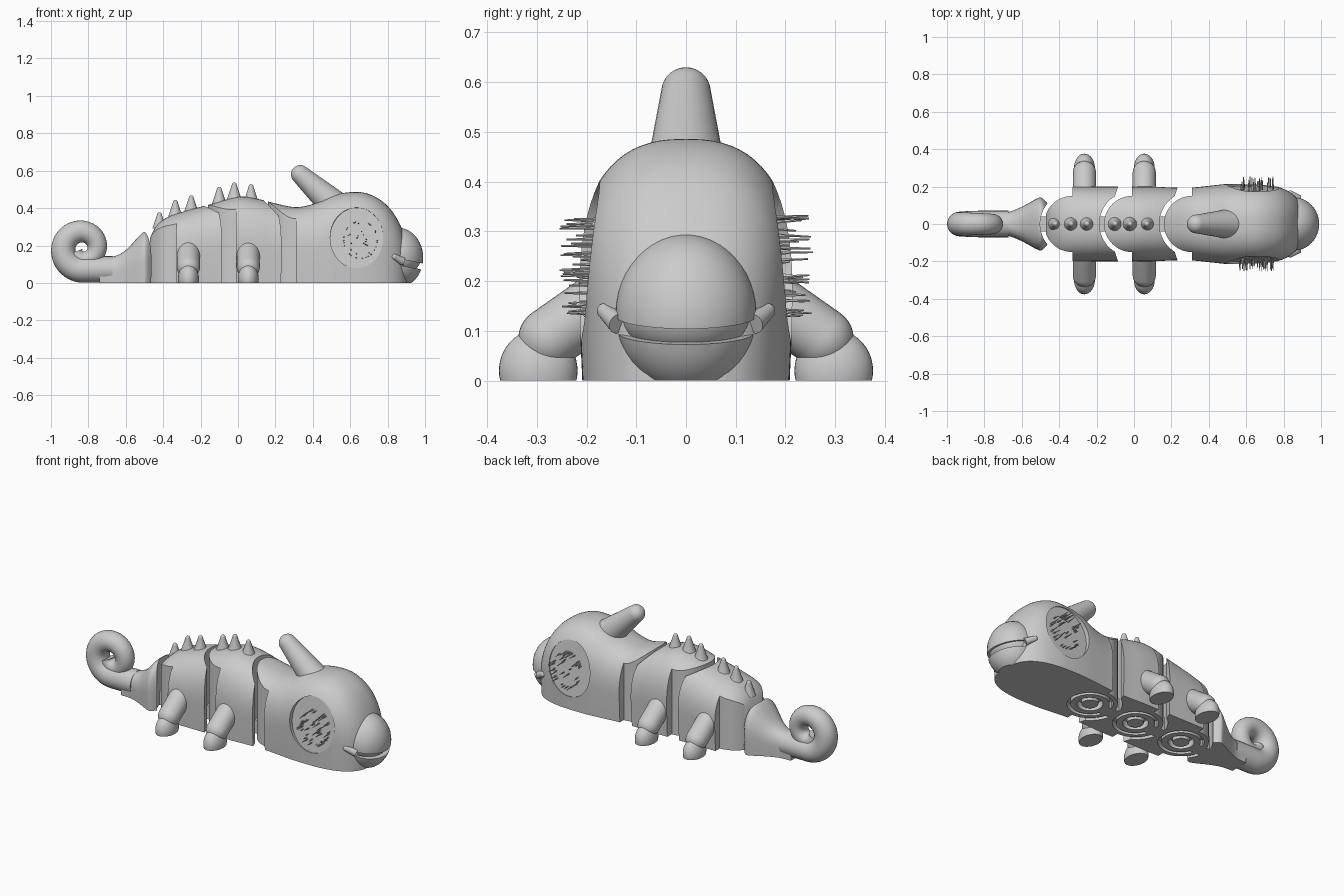
import bpy, bmesh, math, random
from math import sin, cos, pi
from mathutils import Vector, Matrix

if "Cube" in bpy.data.objects:
    bpy.data.objects.remove(bpy.data.objects["Cube"])
random.seed(4)
grey = bpy.data.materials.new("light_grey")
grey.use_nodes = True
grey.diffuse_color = (0.6, 0.6, 0.6, 1)
grey.node_tree.nodes["Principled BSDF"].inputs["Base Color"].default_value = (0.6, 0.6, 0.6, 1)


def finish(name, bm):
    bmesh.ops.recalc_face_normals(bm, faces=bm.faces)
    mesh = bpy.data.meshes.new(name)
    bm.to_mesh(mesh)
    bm.free()
    mesh.materials.append(grey)
    ob = bpy.data.objects.new(name, mesh)
    bpy.context.collection.objects.link(ob)
    return ob


def skin(name, rings):
    """Closed surface through a row of equal point rings."""
    bm = bmesh.new()
    loops = [[bm.verts.new(p) for p in ring] for ring in rings]
    for a, b in zip(loops, loops[1:]):
        for i in range(len(a)):
            bm.faces.new((a[i - 1], a[i], b[i], b[i - 1]))
    bm.faces.new(loops[0])
    bm.faces.new(loops[-1])
    return finish(name, bm)


def prism(name, outline, z0, z1):
    return skin(name, [[(x, y, z) for x, y in outline] for z in (z0, z1)])


def box(name, x0, x1, y, z0, z1):
    return prism(name, [(x0, -y), (x1, -y), (x1, y), (x0, y)], z0, z1)


def arc(cx, r, a0, a1, n=32):
    angles = [math.radians(a0 + (a1 - a0) * i / n) for i in range(n + 1)]
    return [(cx + r * cos(a), r * sin(a)) for a in angles]


def disc(name, cx, r, z0, z1):
    return prism(name, arc(cx, r, 0, 354, 59), z0, z1)


def ball(name, loc, scale):
    bm = bmesh.new()
    bmesh.ops.create_uvsphere(bm, u_segments=40, v_segments=24, radius=1,
                              matrix=Matrix.LocRotScale(Vector(loc), None, Vector(scale)))
    return finish(name, bm)


def rod(name, p, q, r0, r1, rounded=True):
    """Tapered rod, with a rounded far end."""
    p, q = Vector(p), Vector(q)
    length = (q - p).length
    prof = [(0, r0), (length, r1)]
    if rounded:
        prof += [(length + r1 * sin(a * pi / 18), r1 * cos(a * pi / 18)) for a in range(1, 9)]
    rot = (q - p).to_track_quat('Z', 'Y')
    n = 32 if r0 > 0.02 else 6
    return skin(name, [[p + rot @ Vector((r * cos(k * 2 * pi / n), r * sin(k * 2 * pi / n), h))
                        for k in range(n)] for h, r in prof])


def boolean(ob, tool, op):
    mod = ob.modifiers.new(op, 'BOOLEAN')
    mod.operation, mod.object, mod.solver = op, tool, 'EXACT'
    bpy.context.view_layer.objects.active = ob
    bpy.ops.object.modifier_apply(modifier=mod.name)
    bpy.data.objects.remove(tool)


def smooth_row(st, sub=5):
    """Catmull-Rom through stations."""
    out = []
    for i in range(len(st) - 1):
        a, b, c, d = (Vector(st[max(0, min(len(st) - 1, i + k))]) for k in (-1, 0, 1, 2))
        for s in range(sub):
            t = s / sub
            out.append(0.5 * (2 * b + (c - a) * t + (2 * a - 5 * b + 4 * c - d) * t * t
                              + (3 * b - a - 3 * c + d) * t ** 3))
    return out + [Vector(st[-1])]


def loft(name, stations, n=36, power=2.5):
    """Flat-bottomed arched sections given as (x, half width, height)."""
    rings = []
    for x, w, h in smooth_row(stations):
        ring = [(x, 0.96 * w, 0)]
        for i in range(n + 1):
            c, s = cos(pi * i / n), sin(pi * i / n)
            y = math.copysign(abs(c) ** (2 / power), c) * w
            ring.append((x, y, h * (0.4 + 0.6 * max(s, 0) ** (2 / power))))
        rings.append(ring + [(x, -0.96 * w, 0)])
    return skin(name, rings)


BODY = [(-0.47, 0.17, 0.24), (-0.44, 0.18, 0.30), (-0.38, 0.195, 0.35), (-0.28, 0.2, 0.385),
        (-0.15, 0.2, 0.42), (0, 0.2, 0.46), (0.1, 0.2, 0.45), (0.2, 0.195, 0.425),
        (0.31, 0.195, 0.405), (0.41, 0.205, 0.425), (0.51, 0.215, 0.47), (0.62, 0.217, 0.486),
        (0.7, 0.212, 0.475), (0.78, 0.195, 0.43), (0.84, 0.165, 0.36), (0.88, 0.125, 0.28),
        (0.9, 0.08, 0.2)]
JOINTS = [-0.33, -0.01, 0.31]

# Body segments: round rear pivot, hollow front around the next pivot
for name, c in zip(("rear_body", "middle_body", "head"), JOINTS):
    plan = arc(c, 0.15, 270, 90)
    if name == "head":
        plan += [(c, 0.3), (1, 0.3), (1, -0.3), (c, -0.3)]
    else:
        f = c + 0.32
        plan += [(c, 0.3), (f - 0.075, 0.3), (f - 0.075, 0.2)]
        plan += arc(f, 0.175, 122, 238) + [(f - 0.075, -0.2), (f - 0.075, -0.3), (c, -0.3)]
    part = loft(name, BODY)
    boolean(part, prism("plan_cutter", plan, -0.1, 0.7), 'INTERSECT')
    # Pivot rings underneath and the link to the segment behind
    boolean(part, disc("pivot_cutter", c, 0.125, -0.05, 0.04), 'DIFFERENCE')
    ring = disc("pivot_ring", c, 0.105, 0, 0.05)
    boolean(ring, disc("ring_cutter", c, 0.07, -0.05, 0.06), 'DIFFERENCE')
    disc("pivot_pin", c, 0.045, 0, 0.05)
    box("joint_link", c - 0.2, c - 0.09, 0.04, 0, 0.08)

# Eye hollows with bristles
head = bpy.data.objects["head"]
for side in (1, -1):
    axis = Vector((0, side, 0.12)).normalized()
    floor = Vector((0.635, side * 0.187, 0.24))
    up = Vector((0, -side * 0.12, 1)).normalized()
    rim = [Vector((0.142 * cos(a * pi / 32), 0, 0)) + up * 0.163 * sin(a * pi / 32) for a in range(64)]
    boolean(head, skin("eye_cutter", [[floor + p + axis * d for p in rim] for d in (0, 0.2)]), 'DIFFERENCE')
    for k in range(44):
        a = random.uniform(0, 2 * pi)
        r = random.choice((1, 1, random.uniform(0.2, 1)))
        p = floor + Vector((0.02 + 0.09 * r * cos(a), 0, 0)) + up * (0.1 * r * sin(a) - 0.01)
        q = Vector((p.x, side * random.uniform(0.205, 0.255), p.z + random.uniform(-0.004, 0.004)))
        rod("eye_bristle", p, q, 0.0035, 0.002, False)

# Snout with a tilted mouth slit
snout = ball("snout", (0.855, 0, 0.135), (0.135, 0.142, 0.16))
boolean(snout, box("floor_cutter", 0.5, 1.2, 0.4, -0.3, 0), 'DIFFERENCE')
slit = skin("mouth_cutter", [[(x, y, z) for x, z in ((0.7, 0.125), (1.1, 0.05), (1.1, 0.082), (0.7, 0.16))]
                             for y in (-0.3, 0.3)])
boolean(snout, slit, 'DIFFERENCE')
ball("mouth_inside", (0.855, 0, 0.13), (0.122, 0.13, 0.09))
for side in (1, -1):
    rod("mouth_corner", (0.88, side * 0.135, 0.115), (0.835, side * 0.163, 0.14), 0.022, 0.016)

# Head horn
rod("horn", (0.52, 0, 0.41), (0.333, 0, 0.58), 0.082, 0.05)

# Back spikes
for x, z in ((-0.42, 0.29), (-0.335, 0.355), (-0.25, 0.38), (-0.1, 0.425), (-0.02, 0.45), (0.07, 0.44)):
    rod("back_spike", (x, 0, z), (x, 0, z + 0.075), 0.038, 0.013)

# Legs and feet
for x in (-0.265, 0.055):
    for side in (1, -1):
        rod("leg", (x, side * 0.14, 0.18), (x, side * 0.275, 0.085), 0.062, 0.062)
        foot = ball("foot", (x, side * 0.297, 0.02), (0.056, 0.079, 0.083))
        boolean(foot, box("floor_cutter", -1, 1, 0.5, -0.3, 0), 'DIFFERENCE')

# Tail base, hollowed around the last pivot
tail = loft("tail_base", [(-0.74, 0.06, 0.135), (-0.67, 0.065, 0.14), (-0.6, 0.092, 0.175),
                          (-0.52, 0.135, 0.26), (-0.49, 0.138, 0.272), (-0.455, 0.1, 0.25)])
boolean(tail, disc("tail_cutter", JOINTS[0], 0.172, -0.1, 0.5), 'DIFFERENCE')

# Curled tail tip
rings = []
for i in range(-8, 81):
    t = max(i, 0) / 80
    a = math.radians(270 - 430 * t)
    r, tube = 0.11 - 0.07 * t ** 1.6, 0.071 - 0.03 * t
    mid = Vector((-0.83 + r * cos(a) - 0.02 * min(i, 0), 0, 0.182 + r * sin(a)))
    out = Vector((cos(a), 0, sin(a)))
    rings.append([mid + out * tube * cos(k * pi / 14) + Vector((0, tube * sin(k * pi / 14), 0))
                  for k in range(28)])
skin("tail_curl", rings)

# Smooth shading with sharp edges kept
for ob in bpy.context.scene.objects:
    ob.select_set(ob.type == 'MESH')
bpy.context.view_layer.objects.active = tail
bpy.ops.object.shade_smooth_by_angle(angle=math.radians(35))
